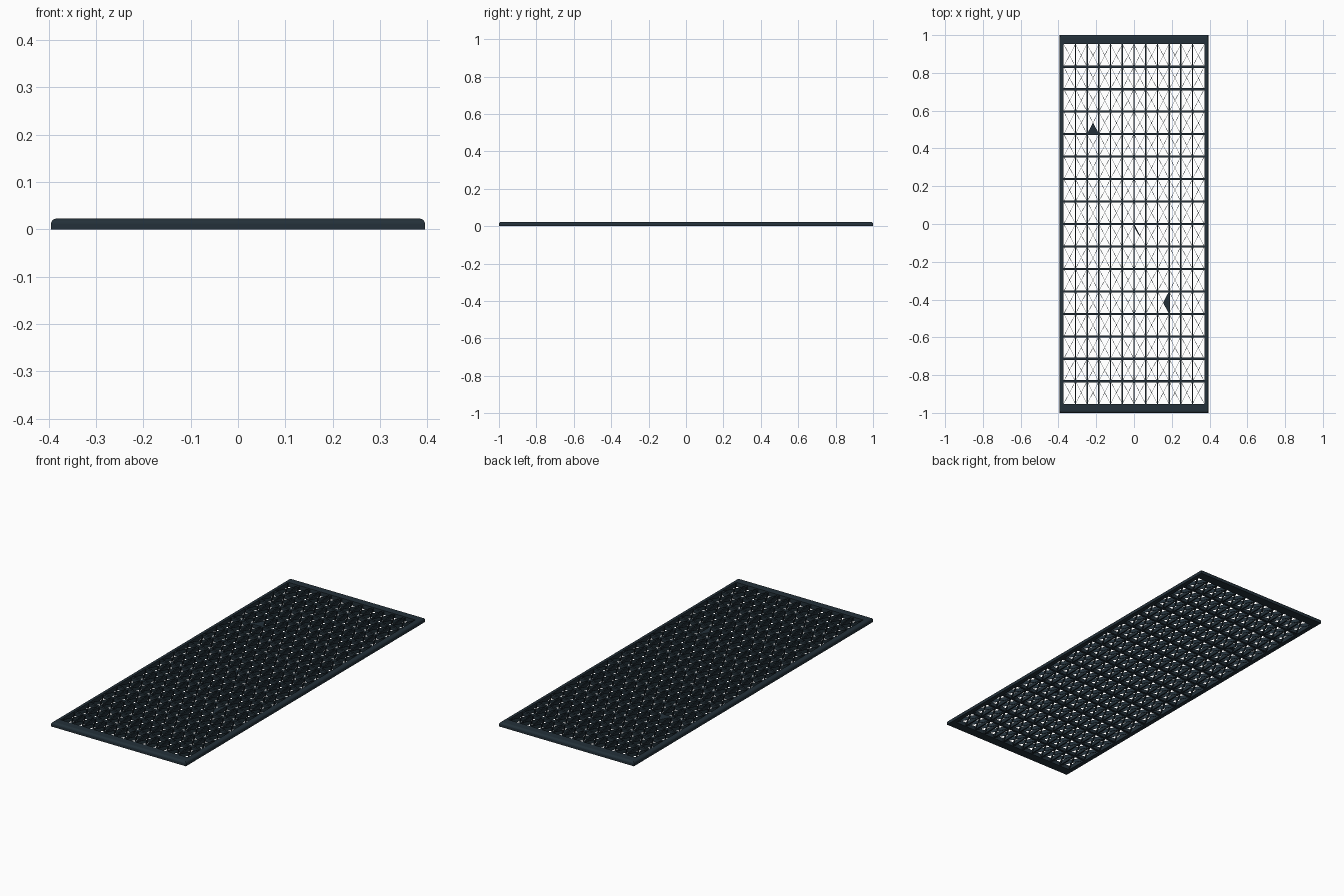
import bpy, bmesh, math
from mathutils import Matrix, Vector

cube = bpy.data.objects.get("Cube")
if cube:
    bpy.data.objects.remove(cube)

HALF_X, HALF_Y, TOP = 0.395, 1.0, 0.023
IN_X, IN_Y = 0.372, 0.952
COLS, ROWS = 12, 16
DX, DY = 2 * IN_X / COLS, 2 * IN_Y / ROWS
LOW, HIGH = 0.002, 0.021


def material(name, rgb):
    m = bpy.data.materials.new(name)
    m.use_nodes = True
    m.diffuse_color = (*rgb, 1)
    node = m.node_tree.nodes["Principled BSDF"]
    node.inputs["Base Color"].default_value = (*rgb, 1)
    node.inputs["Roughness"].default_value = 0.6
    return m


steel = material("dark slate", (0.017, 0.030, 0.041))


def finish(bm, name):
    bmesh.ops.recalc_face_normals(bm, faces=bm.faces)
    mesh = bpy.data.meshes.new(name)
    bm.to_mesh(mesh)
    bm.free()
    mesh.materials.append(steel)
    obj = bpy.data.objects.new(name, mesh)
    bpy.context.collection.objects.link(obj)
    return obj


def bar(bm, x, y, length, width, angle, low=LOW, high=HIGH):
    """Upright flat bar centred on x, y and running along the angle."""
    m = (Matrix.Translation((x, y, (low + high) / 2))
         @ Matrix.Rotation(angle, 4, "Z")
         @ Matrix.Diagonal((length, width, high - low, 1)))
    bmesh.ops.create_cube(bm, size=1, matrix=m)


# Rim: a rounded section swept round the rectangle with mitred corners
bm = bmesh.new()
RADIUS = 0.012
section = [(HALF_X, HALF_Y, 0)]
for i in range(6):
    a = math.radians(18 * i)
    inset = RADIUS * (1 - math.cos(a))
    section.append((HALF_X - inset, HALF_Y - inset, TOP - RADIUS + RADIUS * math.sin(a)))
section += [(IN_X, IN_Y, TOP), (IN_X, IN_Y, 0)]
loops = [[bm.verts.new((sx * x, sy * y, z)) for sx, sy in ((1, 1), (-1, 1), (-1, -1), (1, -1))]
         for x, y, z in section]
for i, a in enumerate(loops):
    b = loops[(i + 1) % len(loops)]
    for k in range(4):
        n = (k + 1) % 4
        bm.faces.new((a[k], a[n], b[n], b[k]))
finish(bm, "rim")

# Lengthwise bars
bm = bmesh.new()
for i in range(1, COLS):
    bar(bm, -IN_X + i * DX, 0, 2 * IN_Y, 0.007, math.pi / 2)
finish(bm, "lengthwise_bars")

# Cross bars
bm = bmesh.new()
for j in range(1, ROWS):
    bar(bm, 0, -IN_Y + j * DY, 2 * IN_X, 0.012, 0)
finish(bm, "cross_bars")

# Thin crossed blades in every cell
bm = bmesh.new()
slope, diagonal = math.atan2(DY, DX), math.hypot(DX, DY)
for i in range(COLS):
    for j in range(ROWS):
        for sign in (1, -1):
            bar(bm, -IN_X + (i + 0.5) * DX, -IN_Y + (j + 0.5) * DY,
                diagonal, 0.0015, sign * slope)
finish(bm, "diagonal_blades")


# Odd filled corners: thin plates between the blades
def filler(name, col, row, corners):
    bm = bmesh.new()
    centre = Vector((-IN_X + (col + 0.5) * DX, -IN_Y + (row + 0.5) * DY, HIGH - 0.002))
    verts = [bm.verts.new(centre + Vector((u * DX / 2, v * DY / 2, 0))) for u, v in corners]
    face = bm.faces.new(verts)
    out = bmesh.ops.extrude_face_region(bm, geom=[face])
    moved = [g for g in out["geom"] if isinstance(g, bmesh.types.BMVert)]
    bmesh.ops.translate(bm, verts=moved, vec=(0, 0, 0.002))
    finish(bm, name)


filler("filler_back", 2, 12, ((-1, -1), (1, -1), (0, 0)))
filler("filler_side", 8, 4, ((1, -1), (1, 1), (0, 0)))
filler("filler_sliver", 6, 7, ((-1, 1), (-0.75, 0.5), (-0.1, -0.05), (0, 0)))
